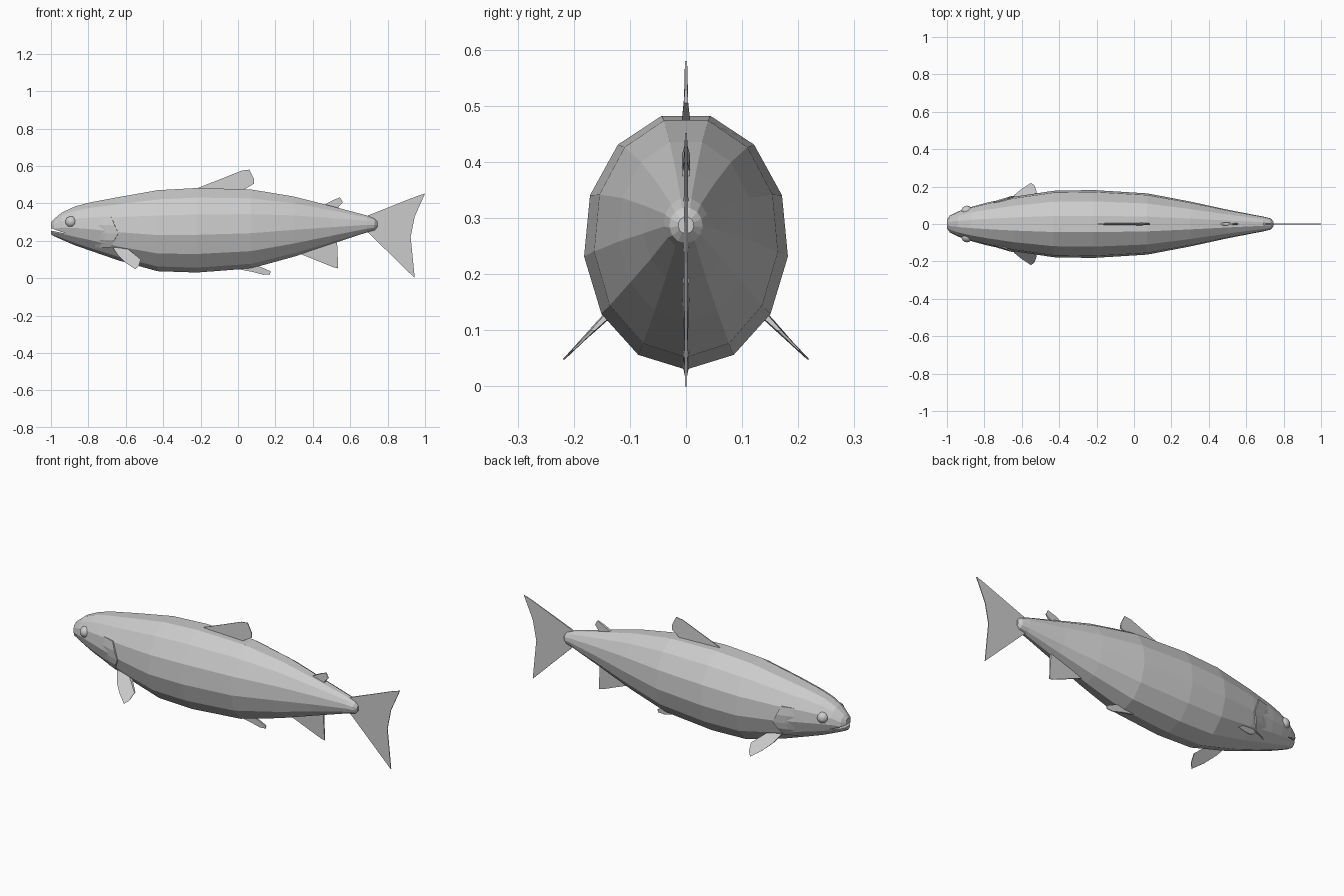
import bpy, bmesh
from math import sin, cos, pi, sqrt

SIDES = 13
# body stations: x, bottom z, top z, half width
STATIONS = [
    (-1.0, 0.235, 0.297, 0.022), (-0.985, 0.225, 0.315, 0.045),
    (-0.94, 0.205, 0.352, 0.068), (-0.87, 0.175, 0.384, 0.092),
    (-0.79, 0.147, 0.405, 0.114), (-0.64, 0.095, 0.433, 0.147),
    (-0.43, 0.037, 0.470, 0.179), (-0.22, 0.030, 0.482, 0.183),
    (0.07, 0.052, 0.474, 0.165), (0.30, 0.115, 0.436, 0.121),
    (0.50, 0.182, 0.385, 0.077), (0.69, 0.245, 0.335, 0.040),
    (0.73, 0.255, 0.318, 0.030), (0.745, 0.272, 0.302, 0.014)]


def make(name, bm):
    bmesh.ops.recalc_face_normals(bm, faces=bm.faces)
    me = bpy.data.meshes.new(name)
    bm.to_mesh(me)
    bm.free()
    ob = bpy.data.objects.new(name, me)
    bpy.context.collection.objects.link(ob)
    return ob


def loft(name, rings):
    bm = bmesh.new()
    vs = [[bm.verts.new(p) for p in r] for r in rings]
    n = len(vs[0])
    for a, b in zip(vs, vs[1:]):
        for i in range(n):
            bm.faces.new((a[i], a[(i + 1) % n], b[(i + 1) % n], b[i]))
    bm.faces.new(vs[0])
    bm.faces.new(vs[-1])
    return make(name, bm)


def section(x, lo, hi, w):
    h = (hi - lo) / (1 + cos(pi / SIDES))
    return [(x, w * sin(2 * pi * k / SIDES), lo + h - h * cos(2 * pi * k / SIDES))
            for k in range(SIDES)]


def body_half_width(x, z):
    for a, b in zip(STATIONS, STATIONS[1:]):
        if a[0] <= x <= b[0]:
            t = (x - a[0]) / (b[0] - a[0])
            lo, hi, w = (p + (q - p) * t for p, q in zip(a[1:], b[1:]))
            h = (hi - lo) / (1 + cos(pi / SIDES))
            return w * sqrt(max(0, 1 - ((z - lo - h) / h) ** 2))


def fin(name, outline, y_of=lambda z: 0):
    # outline points: x, z, half thickness
    return loft(name, [[(x, y_of(z) + s * t, z) for x, z, t in outline]
                       for s in (-1, 1)])


# body with the mouth slit cut out
body = loft("body", [section(*s) for s in STATIONS])
wedge = [(-1.06, 0.288), (-0.915, 0.237), (-1.06, 0.266)]
cutter = loft("mouth_cutter", [[(x, y, z) for x, z in wedge] for y in (-0.2, 0.2)])
cutter.hide_render = True
cutter.hide_viewport = True
cut = body.modifiers.new("mouth", 'BOOLEAN')
cut.operation = 'DIFFERENCE'
cut.object = cutter
cut.solver = 'EXACT'

# fins on the centre line
T = 0.002
fin("dorsal_fin", [(-0.23, 0.476, .003), (-0.1, 0.527, T), (0.02, 0.575, T), (0.06, 0.58, T),
                   (0.085, 0.53, T), (0.085, 0.505, .004), (0.04, 0.478, .007),
                   (0.0, 0.455, .007), (-0.2, 0.455, .005)])
fin("adipose_fin", [(0.45, 0.385, .006), (0.50, 0.413, .007), (0.545, 0.432, T),
                    (0.56, 0.405, T), (0.54, 0.385, .006), (0.53, 0.35, .007),
                    (0.46, 0.36, .007)])
fin("anal_fin", [(0.32, 0.135, .004), (0.36, 0.17, .007), (0.53, 0.22, .007),
                 (0.53, 0.19, .005), (0.536, 0.052, T), (0.51, 0.058, T)])
fin("pelvic_fin", [(-0.06, 0.060, .006), (0.08, 0.033, .005), (0.135, 0.018, T),
                   (0.17, 0.020, T), (0.175, 0.036, T), (0.14, 0.052, .004),
                   (0.08, 0.075, .006)])
fin("tail_fin", [(0.66, 0.315, .005), (0.70, 0.337, .004), (0.96, 0.440, T), (1.0, 0.452, T),
                 (0.945, 0.33, T), (0.923, 0.22, T), (0.945, 0.0, T),
                 (0.70, 0.240, .004), (0.66, 0.26, .005)])

for s, side in ((-1, "right"), (1, "left")):
    # paired side fins, angled outward and down
    fin(side + "_pectoral_fin",
        [(-0.67, 0.165, .011), (-0.59, 0.158, .011), (-0.52, 0.10, .004), (-0.53, 0.065, T),
         (-0.55, 0.048, T), (-0.60, 0.082, .004), (-0.64, 0.12, .009)],
        lambda z: s * (0.141 + (0.125 - z)))

    # gill cover: patch flush in front, lifted at its rear edge
    bm = bmesh.new()
    rows = []
    for z, x in ((0.33, -0.68), (0.285, -0.66), (0.24, -0.64), (0.205, -0.66), (0.165, -0.68)):
        pts = ((x - 0.13, -0.008), (x - 0.06, 0.001), (x, 0.006), (x + 0.002, -0.02))
        rows.append([bm.verts.new((px, s * (body_half_width(px, z) + d), z)) for px, d in pts])
    for a, b in zip(rows, rows[1:]):
        for i in range(3):
            bm.faces.new((a[i], a[i + 1], b[i + 1], b[i]))
    bm.faces.new(rows[0])
    bm.faces.new(rows[-1])
    bm.faces.new([r[0] for r in rows] + [r[-1] for r in reversed(rows)])
    make(side + "_gill_cover", bm)

    # eye
    bpy.ops.mesh.primitive_uv_sphere_add(segments=16, ring_count=10, radius=0.03,
                                         location=(-0.893, s * 0.068, 0.301))
    eye = bpy.context.object
    eye.name = side + "_eye"
    bpy.ops.object.shade_smooth()
